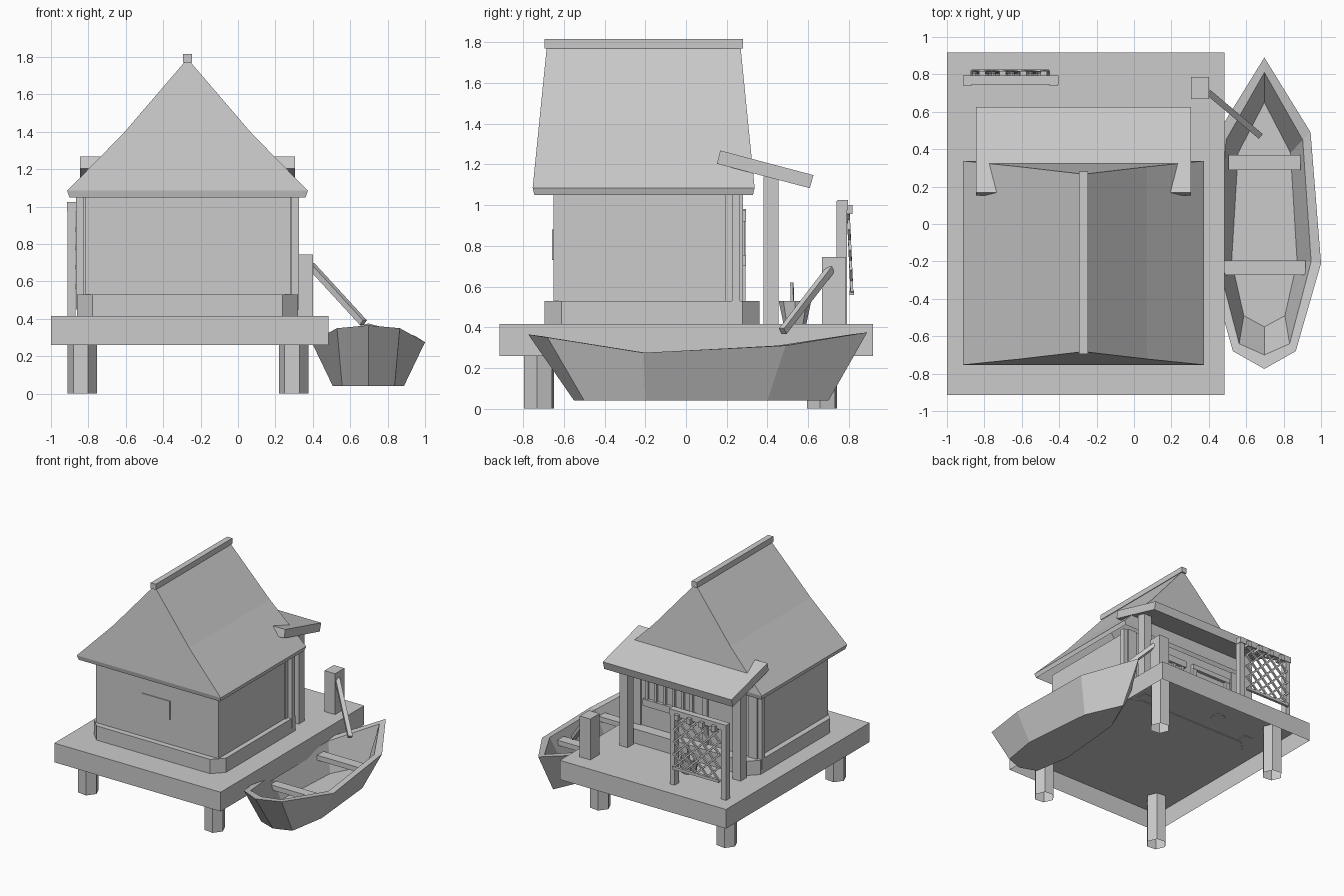
import bpy, bmesh, math
from mathutils import Vector

if "Cube" in bpy.data.objects:
    bpy.data.objects.remove(bpy.data.objects["Cube"])

GREY = (0.6, 0.6, 0.6, 1)
mat = bpy.data.materials.new("plain grey")
mat.use_nodes = True
mat.diffuse_color = GREY
mat.node_tree.nodes["Principled BSDF"].inputs["Base Color"].default_value = GREY


def loft(name, rings, hollow=False):
    """Skin rings of points and cap them; hollow leaves the first ring open."""
    bm = bmesh.new()
    loops = [[bm.verts.new(p) for p in ring] for ring in rings]
    n = len(loops[0])
    for a, b in zip(loops, loops[1:]):
        for i in range(n):
            j = (i + 1) % n
            bm.faces.new((a[i], a[j], b[j], b[i]))
    if not hollow:
        bm.faces.new(loops[0])
    bm.faces.new(loops[-1])
    bmesh.ops.recalc_face_normals(bm, faces=bm.faces)
    me = bpy.data.meshes.new(name)
    bm.to_mesh(me)
    bm.free()
    me.materials.append(mat)
    ob = bpy.data.objects.new(name, me)
    bpy.context.collection.objects.link(ob)


def prism(name, outline, z0, z1, hollow=False):
    loft(name, [[(x, y, z) for x, y in outline] for z in (z0, z1)], hollow)


def rect(x0, x1, y0, y1):
    return [(x0, y0), (x1, y0), (x1, y1), (x0, y1)]


def box(name, x0, x1, y0, y1, z0, z1, hollow=False):
    prism(name, rect(x0, x1, y0, y1), z0, z1, hollow)


def beam(name, a, b, w):
    """Square bar between two points."""
    a, b = Vector(a), Vector(b)
    d = (b - a).normalized()
    side = d.cross(Vector((0, 0, 1))).normalized() * w / 2
    up = side.cross(d).normalized() * w / 2
    corners = (side + up, side - up, -side - up, up - side)
    loft(name, [[p + c for c in corners] for p in (a, b)])


# Hollow deck on hexagonal tube stilts
box("deck", -1, 0.485, -0.915, 0.918, 0.26, 0.415, hollow=True)
for cx in (-0.832, 0.298):
    for cy in (-0.722, 0.668):
        angles = [math.radians(60 * i - 7) for i in range(6)]
        prism("stilt", [(cx + 0.08 * math.cos(t), cy + 0.08 * math.sin(t))
                        for t in angles], 0, 0.41, hollow=True)

# Hut body with a chamfered base skirt
c = 0.083
x0, x1, y0, y1 = -0.86, 0.32, -0.695, 0.36
prism("base_skirt", [(x0 + c, y0), (x1 - c, y0), (x1, y0 + c), (x1, y1 - c),
                     (x1 - c, y1), (x0 + c, y1), (x0, y1 - c), (x0, y0 + c)], 0.41, 0.53)
box("walls", -0.815, 0.28, -0.65, 0.27, 0.41, 1.06)
for px in (-0.83, 0.21):
    box("corner_post", px, px + 0.08, 0.195, 0.28, 0.41, 1.06)
for px in (-0.865, 0.285):
    box("side_pole", px, px + 0.04, 0.225, 0.265, 0.45, 1.06)
box("front_window", -0.4, -0.15, -0.657, -0.645, 0.73, 0.88)

# Back window bars and door frame
for z in (0.7, 0.92):
    box("window_rail", -0.28, 0.18, 0.26, 0.295, z, z + 0.055)
for i in range(6):
    bx = -0.26 + i * 0.08
    box("window_bar", bx, bx + 0.025, 0.26, 0.288, 0.75, 0.92)
for dx in (-0.72, -0.39):
    box("door_jamb", dx, dx + 0.04, 0.26, 0.292, 0.53, 0.98)
box("door_head", -0.72, -0.35, 0.26, 0.295, 0.94, 0.98)

# Main roof, open below: eave, lip, knee and ridge rings
mid = -0.27
levels = [(0.632, -0.745, 0.329, 1.05), (0.643, -0.753, 0.337, 1.085),
          (0.34, -0.722, 0.306, 1.395), (0.005, -0.683, 0.267, 1.785)]
loft("main_roof", [[(x, y, z) for x, y in rect(mid - w, mid + w, front, back)]
                   for w, front, back, z in levels], hollow=True)
box("ridge_beam", mid - 0.023, mid + 0.023, -0.695, 0.28, 1.77, 1.815)

# Porch roof on two posts
slope = [(0.168, 1.268), (0.152, 1.203), (0.608, 1.083), (0.626, 1.147)]
loft("porch_roof", [[(x, y, z) for y, z in slope] for x in (-0.845, 0.305)])
for px in (-0.77, 0.24):
    box("porch_post", px - 0.037, px + 0.037, 0.38, 0.455, 0.41, 1.14)

# Rack with a hanging net
for px in (-0.89, -0.43):
    box("rack_post", px - 0.022, px + 0.022, 0.738, 0.79, 0.41, 1.02)
box("rack_bar", -0.915, -0.405, 0.745, 0.795, 0.975, 1.024)
for i in range(4):
    hx = -0.83 + i * 0.11
    box("net_hook", hx, hx + 0.035, 0.75, 0.818, 0.955, 1.0)
left, right, low, high = -0.87, -0.455, 0.57, 0.96


def net_point(x, z):
    return (x, 0.797 + (high - z) * 0.045, z)


step = 0.1
for k in range(-4, 5):
    # each diagonal is clipped to the net's rectangle
    u0 = max(0, k * step)
    u1 = min(right - left, k * step + high - low)
    if u1 - u0 < 0.03:
        continue
    za, zb = low + u0 - k * step, low + u1 - k * step
    beam("net_cord", net_point(left + u0, za), net_point(left + u1, zb), 0.014)
    beam("net_cord", net_point(right - u0, za), net_point(right - u1, zb), 0.014)
beam("net_hem", net_point(left, low), net_point(right, low), 0.022)

# Basket with a stick, and the mooring post
rings = []
for r, z in ((0.055, 0.41), (0.08, 0.53), (0.065, 0.53), (0.045, 0.44)):
    rings.append([(-0.4 + r * math.cos(i * math.pi / 4),
                   0.535 + r * math.sin(i * math.pi / 4), z) for i in range(8)])
loft("basket", rings)
beam("basket_stick", (-0.4, 0.525, 0.43), (-0.38, 0.52, 0.62), 0.014)
box("mooring_post", 0.305, 0.4, 0.667, 0.785, 0.41, 0.745)
beam("mooring_pole", (0.39, 0.71, 0.685), (0.67, 0.475, 0.38), 0.033)

# Boat: half outlines (half width, y, z), mirrored across its keel
boat_x = 0.697


def mirrored(half):
    pts = half + [(-x, y, z) for x, y, z in reversed(half[1:-1])]
    return [(boat_x + x, y, z) for x, y, z in pts]


bottom = [(0, 0.7, 0.04), (0.135, 0.4, 0.04), (0.19, -0.2, 0.04),
          (0.14, -0.5, 0.04), (0, -0.55, 0.04)]
rim = [(0, 0.89, 0.375), (0.247, 0.49, 0.31), (0.303, -0.21, 0.275),
       (0.168, -0.68, 0.35), (0, -0.775, 0.365)]
inner = [(0, 0.81, 0.365), (0.205, 0.45, 0.31), (0.25, -0.2, 0.275),
         (0.135, -0.64, 0.345), (0, -0.7, 0.355)]
floor = [(0, 0.65, 0.09), (0.14, 0.38, 0.09), (0.175, -0.2, 0.09),
         (0.11, -0.49, 0.09), (0, -0.55, 0.09)]
loft("boat_hull", [mirrored(p) for p in (bottom, rim, inner, floor)])
box("boat_seat_rear", 0.505, 0.89, 0.288, 0.37, 0.22, 0.26)
box("boat_seat_front", 0.478, 0.917, -0.272, -0.195, 0.19, 0.23)
